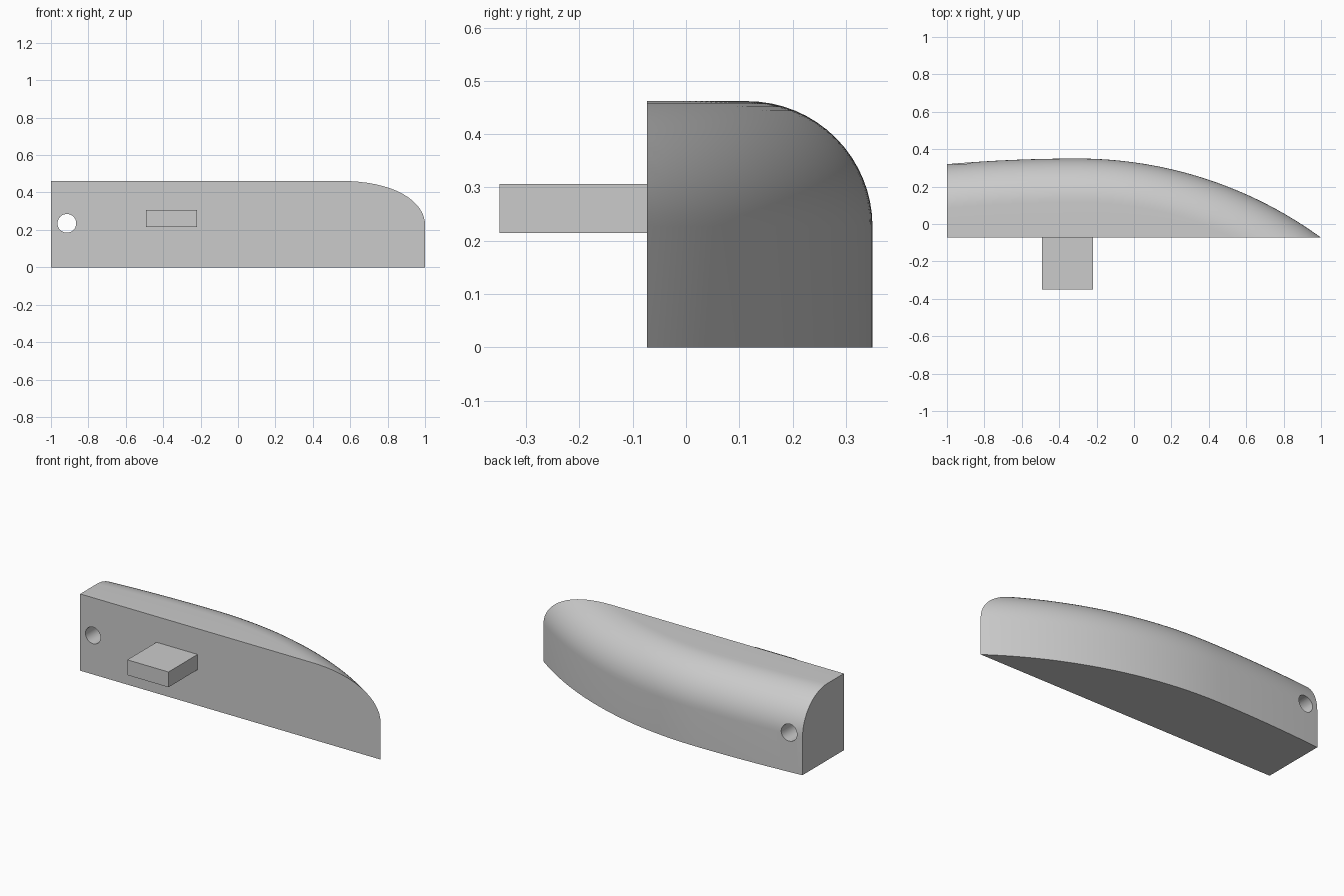
import bpy, bmesh, math
from mathutils import Vector

if "Cube" in bpy.data.objects:
    bpy.data.objects.remove(bpy.data.objects["Cube"], do_unlink=True)

FRONT, BACK, TOP = -0.073, 0.35, 0.462   # flat face, bulge peak, height
PEAK_X, FILLET = -0.3, 0.235
R_LEFT, R_RIGHT = 2.21, 8.17             # plan radii either side of the peak

grey = bpy.data.materials.new("light grey")
grey.use_nodes = True
grey.diffuse_color = (0.6, 0.6, 0.6, 1)
grey.node_tree.nodes["Principled BSDF"].inputs["Base Color"].default_value = (0.6, 0.6, 0.6, 1)


def make_object(name, bm):
    bmesh.ops.recalc_face_normals(bm, faces=bm.faces)
    mesh = bpy.data.meshes.new(name)
    bm.to_mesh(mesh)
    bm.free()
    mesh.materials.append(grey)
    obj = bpy.data.objects.new(name, mesh)
    bpy.context.collection.objects.link(obj)
    return obj


def cut_and_fill(bm, point, outward):
    cut = bmesh.ops.bisect_plane(bm, geom=bm.verts[:] + bm.edges[:] + bm.faces[:], dist=1e-6,
                                 plane_co=point, plane_no=outward, clear_outer=True)
    edges = [e for e in cut["geom_cut"] if isinstance(e, bmesh.types.BMEdge)]
    bmesh.ops.edgeloop_fill(bm, edges=edges)


def section(x):
    """Closed cross-section with a rounded upper back edge, square to the plan curve."""
    radius = R_LEFT if x > PEAK_X else R_RIGHT
    a = math.asin((x - PEAK_X) / radius)
    normal = Vector((math.sin(a), math.cos(a), 0))
    edge = Vector((x, BACK - radius * (1 - math.cos(a)), 0))
    points = [edge]
    for i in range(17):
        t = math.pi / 2 * i / 16
        points.append(edge - normal * FILLET * (1 - math.cos(t))
                      + Vector((0, 0, TOP - FILLET * (1 - math.sin(t)))))
    inner_x = points[-1].x
    return points + [Vector((inner_x, -1, TOP)), Vector((inner_x, -1, 0))]


# Body: loft the sections, then trim the end and the flat front
bm = bmesh.new()
steps = 72
rings = [[bm.verts.new(p) for p in section(-1.15 + 2.55 * i / steps)] for i in range(steps + 1)]
for a, b in zip(rings, rings[1:]):
    for j in range(len(a)):
        k = (j + 1) % len(a)
        bm.faces.new((a[j], a[k], b[k], b[j]))
cut_and_fill(bm, (-1, 0, 0), (-1, 0, 0))
cut_and_fill(bm, (0, FRONT, 0), (0, -1, 0))
body = make_object("curved_body", bm)

# Round hole through the blunt end
bpy.ops.mesh.primitive_cylinder_add(vertices=40, radius=0.05, depth=2,
                                    location=(-0.915, 0, 0.235), rotation=(math.pi / 2, 0, 0))
cutter = bpy.context.object
cutter.name = "hole_cutter"
cutter.hide_render = True
cutter.data.materials.append(grey)
hole = body.modifiers.new("hole", 'BOOLEAN')
hole.operation = 'DIFFERENCE'
hole.solver = 'EXACT'
hole.object = cutter
bpy.ops.object.select_all(action='DESELECT')
body.select_set(True)
bpy.context.view_layer.objects.active = body
bpy.ops.object.modifier_apply(modifier=hole.name)
bpy.data.objects.remove(cutter, do_unlink=True)
bpy.ops.object.shade_smooth_by_angle(angle=math.radians(30))

# Mounting peg on the flat front
bm = bmesh.new()
bmesh.ops.create_cube(bm, size=1)
low, high = Vector((-0.492, -0.35, 0.215)), Vector((-0.218, FRONT, 0.307))
for v in bm.verts:
    v.co = Vector([(l + h) / 2 + c * (h - l) for c, l, h in zip(v.co, low, high)])
make_object("mounting_peg", bm)
